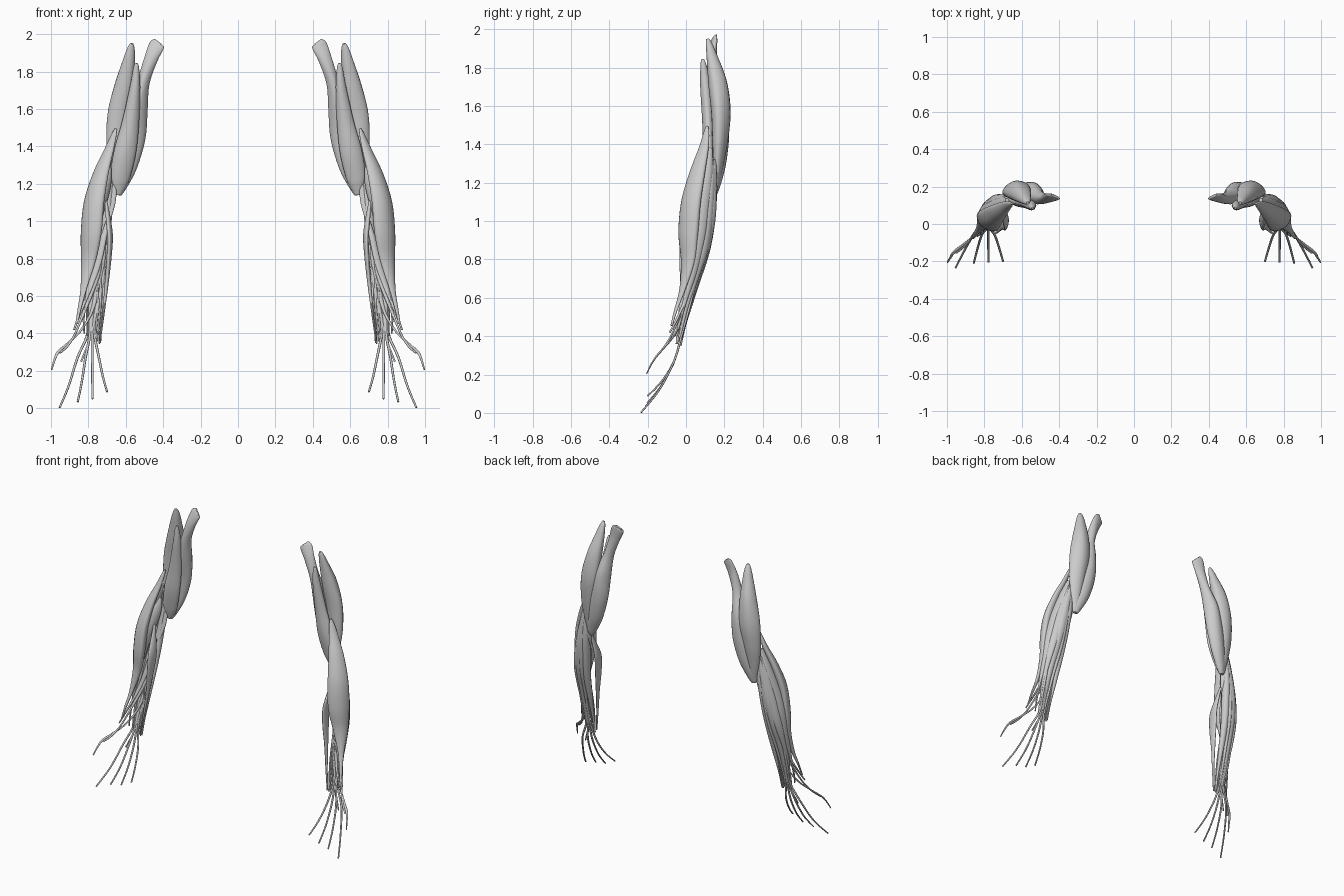
import bpy, bmesh, math
from mathutils import Vector

SIDES, STEPS = 20, 8


def spline(pts):
    """Smooth interpolation through control rows (any number of columns)."""
    p = [pts[0]] + pts + [pts[-1]]
    rows = []
    for i in range(1, len(p) - 2):
        for s in range(STEPS):
            t = s / STEPS
            rows.append([0.5 * (2 * b + (c - a) * t + (2 * a - 5 * b + 4 * c - d) * t * t
                                + (3 * b - a - 3 * c + d) * t ** 3)
                         for a, b, c, d in zip(p[i - 1], p[i], p[i + 1], p[i + 2])])
    rows.append(list(pts[-1]))
    return rows


def muscle(name, pts, a0=0, a1=None, ripple=0.035, sides=SIDES):
    """Loft an oval along rows (x, y, z, half width, half thickness); mirror to other arm."""
    a1 = a0 if a1 is None else a1
    rows = spline(pts)
    pos = [Vector(r[:3]) for r in rows]
    n = len(rows)
    bm = bmesh.new()
    rings = []
    for i, r in enumerate(rows):
        f = i / (n - 1)
        t = (pos[min(i + 1, n - 1)] - pos[max(i - 1, 0)]).normalized()
        ang = math.radians(a0 + (a1 - a0) * f)
        w = Vector((math.cos(ang), math.sin(ang), 0))
        w = (w - t * w.dot(t)).normalized()
        d = t.cross(w)
        ring = []
        for k in range(sides):
            q = 2 * math.pi * k / sides
            g = 1 + ripple * math.sin(4 * q + 3 * f) * math.sin(math.pi * f)
            ring.append(bm.verts.new(pos[i] + w * max(r[3], .003) * g * math.cos(q)
                                     + d * max(r[4], .003) * g * math.sin(q)))
        rings.append(ring)
    for r0, r1 in zip(rings, rings[1:]):
        for k in range(sides):
            j = (k + 1) % sides
            bm.faces.new((r0[k], r0[j], r1[j], r1[k]))
    bm.faces.new(rings[0])
    bm.faces.new(rings[-1])
    bmesh.ops.recalc_face_normals(bm, faces=bm.faces)
    for f in bm.faces:
        f.smooth = len(f.verts) == 4
    me = bpy.data.meshes.new(name)
    bm.to_mesh(me)
    bm.free()
    ob = bpy.data.objects.new(name, me)
    bpy.context.collection.objects.link(ob)
    mod = ob.modifiers.new("other_arm", 'MIRROR')
    mod.use_mirror_merge = False
    return ob


def tendon(name, pts, r=.006):
    n = len(pts) - 1
    muscle(name, [(*p, r * (1.25 - .5 * i / n), r * (1 - .4 * i / n)) for i, p in enumerate(pts)],
           ripple=0, sides=8)


# Upper arm: three heads meeting at the elbow
muscle("upper_arm_long_head", [
    (.424, .148, 1.958, .020, .006), (.434, .146, 1.942, .042, .013), (.468, .138, 1.86, .036, .024),
    (.507, .142, 1.74, .034, .036), (.538, .165, 1.60, .054, .052), (.556, .180, 1.45, .060, .044),
    (.588, .174, 1.30, .050, .034), (.624, .160, 1.19, .032, .020), (.638, .152, 1.14, .014, .010)], 15, 0)
muscle("upper_arm_lateral_head", [
    (.568, .112, 1.950, .008, .008), (.572, .120, 1.925, .020, .016), (.582, .135, 1.86, .034, .028),
    (.606, .165, 1.72, .056, .048), (.630, .182, 1.57, .068, .048), (.646, .178, 1.42, .058, .038),
    (.648, .168, 1.29, .042, .025), (.642, .155, 1.17, .024, .015)], -25, -12)
muscle("upper_arm_medial_head", [
    (.542, .085, 1.845, .006, .006), (.544, .090, 1.82, .015, .014), (.550, .100, 1.72, .027, .026),
    (.574, .115, 1.53, .044, .030), (.604, .122, 1.37, .057, .030), (.630, .138, 1.24, .052, .026),
    (.638, .148, 1.18, .036, .022), (.640, .150, 1.14, .016, .012)])

# Outer forearm
muscle("forearm_outer_front", [
    (.652, .110, 1.495, .006, .006), (.664, .106, 1.46, .018, .011), (.690, .092, 1.38, .032, .018),
    (.735, .058, 1.25, .052, .028), (.770, .026, 1.10, .066, .036), (.785, .012, .94, .067, .036),
    (.800, .010, .79, .048, .026), (.825, -.020, .64, .020, .012), (.848, -.055, .53, .011, .007),
    (.862, -.075, .455, .008, .005)], 50, 35)
muscle("forearm_outer_back", [
    (.678, .125, 1.38, .014, .010), (.720, .105, 1.25, .034, .022), (.766, .075, 1.08, .046, .030),
    (.800, .058, .92, .042, .027), (.815, .035, .75, .026, .018), (.822, -.002, .60, .012, .008),
    (.825, -.035, .47, .008, .005), (.822, -.050, .40, .007, .004)], 100, 70)
muscle("forearm_outer_short", [
    (.685, .135, 1.33, .012, .010), (.722, .128, 1.20, .026, .020), (.765, .110, 1.02, .034, .025),
    (.795, .085, .86, .034, .022), (.808, .045, .70, .020, .014), (.808, .000, .54, .009, .006),
    (.805, -.035, .39, .007, .004)], 130, 90)

# Back of the forearm
muscle("forearm_finger_extensor", [
    (.680, .148, 1.32, .012, .010), (.712, .140, 1.18, .026, .020), (.742, .128, 1.02, .036, .026),
    (.765, .100, .86, .036, .024), (.778, .060, .71, .024, .016), (.784, .018, .56, .016, .009),
    (.785, -.020, .41, .014, .006)], 150, 180)
muscle("forearm_little_finger_extensor", [
    (.685, .148, 1.26, .008, .008), (.715, .142, 1.06, .015, .015), (.738, .112, .86, .017, .016),
    (.755, .055, .66, .011, .010), (.765, -.005, .46, .007, .005), (.765, -.022, .39, .006, .004)])
muscle("forearm_inner_back", [
    (.675, .148, 1.30, .012, .010), (.690, .140, 1.14, .024, .022), (.705, .118, .98, .028, .026),
    (.718, .090, .82, .025, .022), (.726, .045, .64, .016, .013), (.733, -.002, .47, .008, .006),
    (.738, -.028, .35, .007, .004)], 30)
muscle("elbow_small_muscle", [
    (.690, .140, 1.29, .010, .010), (.676, .145, 1.20, .026, .014), (.680, .130, 1.10, .026, .014),
    (.692, .105, 1.00, .009, .008)], 20)

# Deep and inner forearm
muscle("forearm_deep_wrap", [
    (.690, .110, 1.29, .014, .010), (.705, .085, 1.20, .034, .016), (.732, .060, 1.08, .036, .018),
    (.760, .045, .95, .022, .014), (.772, .040, .86, .008, .008)], 150, 100)
muscle("forearm_inner_front", [
    (.706, .070, 1.11, .008, .006), (.692, .035, 1.00, .026, .013), (.684, .012, .91, .040, .014),
    (.690, .000, .80, .034, .013), (.703, -.012, .66, .018, .010), (.720, -.032, .50, .009, .006),
    (.738, -.048, .36, .006, .004)], 105, 80)
muscle("thumb_long_abductor", [
    (.700, .080, 1.00, .008, .006), (.722, .062, .90, .020, .014), (.752, .046, .78, .025, .015),
    (.788, .022, .66, .018, .012), (.828, -.020, .55, .009, .007), (.862, -.062, .46, .007, .005),
    (.876, -.085, .42, .006, .004)], 40)
muscle("thumb_short_extensor", [
    (.732, .052, .84, .008, .006), (.750, .038, .73, .017, .011), (.785, .012, .62, .014, .010),
    (.825, -.030, .51, .008, .006), (.870, -.078, .40, .006, .005), (.910, -.120, .335, .007, .005),
    (.952, -.155, .295, .006, .004)], 20)
muscle("thumb_long_extensor", [
    (.710, .070, .90, .007, .006), (.728, .056, .77, .016, .012), (.752, .030, .64, .014, .010),
    (.785, -.012, .51, .008, .006), (.845, -.058, .41, .006, .005), (.912, -.110, .345, .007, .005),
    (.962, -.150, .300, .008, .005), (.982, -.180, .255, .006, .004), (.997, -.205, .205, .004, .003)], 10)
muscle("index_extensor", [
    (.715, .052, .76, .006, .006), (.732, .034, .65, .014, .010), (.752, .008, .54, .012, .008),
    (.778, -.020, .42, .006, .005), (.795, -.035, .36, .005, .004), (.838, -.066, .25, .005, .003)])

# Finger tendons fanning out from the wrist
tips = [("little", .700, -.200, .088), ("ring", .778, -.203, .050),
        ("middle", .857, -.210, .034), ("index", .954, -.234, .003)]
for i, (finger, x, y, z) in enumerate(tips):
    x0 = .768 + i * .012
    dx = x - x0
    tendon(finger + "_finger_tendon", [
        (x0, .055, .70), (x0 + .002, .012, .53), (x0, -.024, .40),
        (x0 + dx * .36, -.062, .27), (x0 + dx * .68, -.062 + (y + .062) * .46, .27 - (.27 - z) * .57),
        (x, y, z)], .0072)

# Loose inner wrist tendon ends
for i in range(3):
    tendon("wrist_tendon_%d" % (i + 1), [
        (.716 + i * .022, .055 - i * .012, .74), (.722 + i * .014, .008, .56),
        (.735 + i * .012, -.025, .42), (.742 + i * .010, -.036, .345 + i * .012)], .0055)
